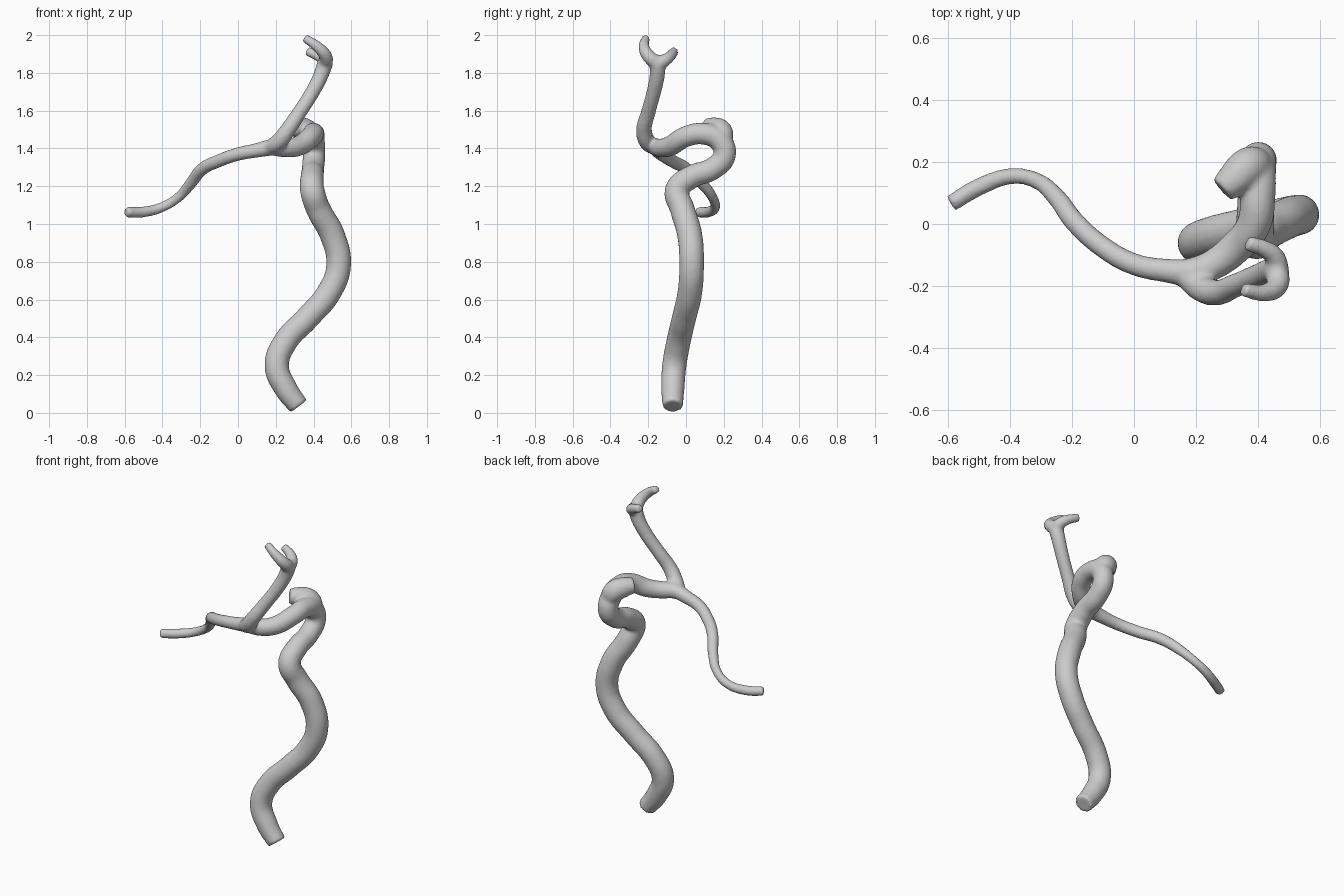
import bpy

# Each path point: x, y, z, tube radius
TRUNK = [(.322, -.07, .035, .055), (.255, -.07, .125, .062), (.205, -.062, .25, .065), (.25, -.04, .375, .065),
         (.37, -.01, .505, .065), (.48, .02, .635, .066), (.533, .03, .78, .066),
         (.5, .02, .94, .067), (.425, -.02, 1.08, .066), (.393, -.047, 1.18, .065),
         (.393, .03, 1.25, .062), (.397, .14, 1.292, .06), (.402, .205, 1.365, .06),
         (.4, .175, 1.445, .06), (.4, .09, 1.478, .058), (.388, 0, 1.463, .056),
         (.325, -.08, 1.415, .054), (.25, -.135, 1.402, .05), (.18, -.162, 1.41, .046)]
SIDE_BRANCH = [(.25, -.135, 1.402, .048), (.18, -.155, 1.405, .045), (.1, -.15, 1.39, .039),
               (0, -.13, 1.37, .036), (-.1, -.075, 1.335, .035), (-.19, .005, 1.29, .034),
               (-.25, .085, 1.215, .031), (-.315, .14, 1.142, .027), (-.4, .154, 1.09, .027),
               (-.5, .12, 1.064, .029), (-.592, .066, 1.062, .028)]
UPPER_BRANCH = [(.16, -.16, 1.4, .04), (.215, -.205, 1.435, .045), (.265, -.222, 1.5, .042),
                (.325, -.2, 1.59, .039), (.395, -.17, 1.7, .039), (.44, -.152, 1.79, .041),
                (.464, -.15, 1.86, .043)]
FORK_FRONT = [(.46, -.15, 1.85, .04), (.465, -.195, 1.885, .036), (.425, -.222, 1.935, .03),
              (.352, -.212, 1.985, .023)]
FORK_BACK = [(.46, -.15, 1.85, .04), (.457, -.11, 1.868, .034), (.425, -.082, 1.89, .029),
             (.365, -.062, 1.915, .025)]
STUB = [(.4, .185, 1.43, .06), (.37, .185, 1.485, .064), (.325, .145, 1.508, .058), (.285, .11, 1.515, .046)]


def tube(name, points):
    """Closed round tube along a smooth path with varying radius."""
    cu = bpy.data.curves.new(name, 'CURVE')
    cu.dimensions = '3D'
    cu.bevel_depth = 1.0
    cu.bevel_resolution = 6
    cu.resolution_u = 8
    cu.use_fill_caps = True
    sp = cu.splines.new('BEZIER')
    sp.radius_interpolation = 'CARDINAL'
    sp.bezier_points.add(len(points) - 1)
    for bp, (x, y, z, r) in zip(sp.bezier_points, points):
        bp.co = (x, y, z)
        bp.radius = r
        bp.handle_left_type = bp.handle_right_type = 'AUTO'
    ob = bpy.data.objects.new(name, cu)
    bpy.context.collection.objects.link(ob)
    return ob


parts = [tube("trunk", TRUNK), tube("side_branch", SIDE_BRANCH), tube("upper_branch", UPPER_BRANCH),
         tube("fork_front", FORK_FRONT), tube("fork_back", FORK_BACK), tube("stub", STUB)]

# Merge all the tubes into one continuous vessel
bpy.ops.object.select_all(action='DESELECT')
for p in parts:
    p.select_set(True)
bpy.context.view_layer.objects.active = parts[0]
bpy.ops.object.convert(target='MESH')
bpy.ops.object.join()
vessel = bpy.context.object
vessel.name = "branching_vessel"

# Fuse and soften the junctions
remesh = vessel.modifiers.new("fuse", 'REMESH')
remesh.mode = 'VOXEL'
remesh.voxel_size = 0.009
remesh.use_smooth_shade = True
soften = vessel.modifiers.new("soften", 'SMOOTH')
soften.factor = 0.5
soften.iterations = 8
for m in ("fuse", "soften"):
    bpy.ops.object.modifier_apply(modifier=m)
bpy.ops.object.shade_smooth()
